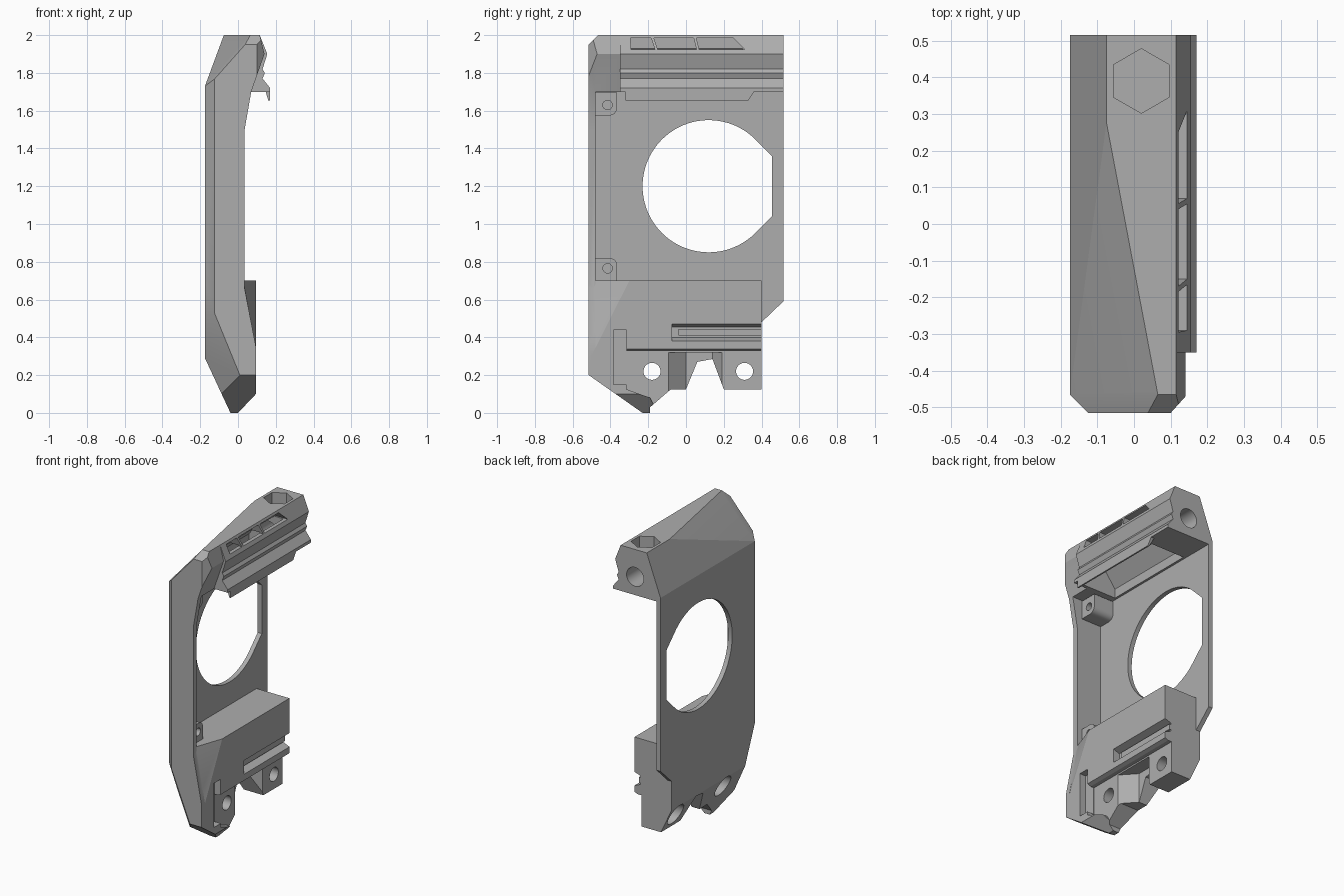
import bpy, bmesh, math
from mathutils import Vector

cube = bpy.data.objects.get("Cube")
if cube:
    bpy.data.objects.remove(cube, do_unlink=True)

grey = bpy.data.materials.new("mid_grey")
grey.use_nodes = True
COLOUR = (0.42, 0.42, 0.42, 1)
grey.diffuse_color = COLOUR
grey.node_tree.nodes["Principled BSDF"].inputs["Base Color"].default_value = COLOUR


def place(axis, a, b, d):
    """Profile point (a, b) at depth d along the given axis."""
    return {"x": (d, a, b), "y": (a, d, b), "z": (a, b, d)}[axis]


def prism(name, axis, points, lo, hi, planes=()):
    """Extrude a profile along an axis, then trim it by three-point planes."""
    bm = bmesh.new()
    face = bm.faces.new([bm.verts.new(place(axis, a, b, lo)) for a, b in points])
    ext = bmesh.ops.extrude_face_region(bm, geom=[face])["geom"]
    shift = Vector(place(axis, 0, 0, hi - lo))
    bmesh.ops.translate(bm, verts=[v for v in ext if isinstance(v, bmesh.types.BMVert)], vec=shift)
    centre = sum((v.co for v in bm.verts), Vector()) / len(bm.verts)
    for p in planes:
        p, q, r = map(Vector, p)
        n = (q - p).cross(r - p).normalized()
        if n.dot(centre - p) > 0:
            n = -n
        geom = bm.verts[:] + bm.edges[:] + bm.faces[:]
        bmesh.ops.bisect_plane(bm, geom=geom, dist=1e-5, plane_co=p, plane_no=n, clear_outer=True)
        bmesh.ops.holes_fill(bm, edges=[e for e in bm.edges if e.is_boundary], sides=0)
    bmesh.ops.recalc_face_normals(bm, faces=bm.faces[:])
    mesh = bpy.data.meshes.new(name)
    bm.to_mesh(mesh)
    bm.free()
    mesh.materials.append(grey)
    obj = bpy.data.objects.new(name, mesh)
    bpy.context.collection.objects.link(obj)
    return obj


def rect(a0, a1, b0, b1):
    return [(a0, b0), (a1, b0), (a1, b1), (a0, b1)]


def ring(a, b, r, n=48, start=0.0):
    return [(a + r * math.cos(start + math.tau * i / n),
             b + r * math.sin(start + math.tau * i / n)) for i in range(n)]


def combine(target, operation, tools):
    """Apply a boolean with each tool, then delete the tool."""
    for tool in tools:
        mod = target.modifiers.new(operation, "BOOLEAN")
        mod.operation, mod.solver, mod.object = operation, "EXACT", tool
        tool.hide_render = True
        bpy.ops.object.select_all(action="DESELECT")
        bpy.context.view_layer.objects.active = target
        target.select_set(True)
        bpy.ops.object.modifier_apply(modifier=mod.name)
        bpy.data.objects.remove(tool, do_unlink=True)


# Back plate and front wall
plate_outline = [(-.515, 0), (-.19, 0), (-.19, .03), (-.08, .125), (.4, .125), (.4, .48),
                 (.515, .59), (.515, 1.8), (-.515, 1.8)]
body = prism("bracket_body", "x", plate_outline, -.175, -.145)
wall_outline = [(-.175, 0), (0, 0), (.095, .1), (.095, .35), (.035, .66), (.035, 1.5),
                (.07, 1.7), (.14, 1.9), (.115, 2), (-.175, 2)]
wall = prism("front_wall", "y", wall_outline, -.515, -.48)

# Top block with ridged rail, hollow underside and three side windows
head = prism("head", "y", [(-.175, 1.7), (.07, 1.7), (.14, 1.9), (.115, 2), (-.175, 2)], -.5, -.34)
rail = prism("rail", "y", [(-.175, 1.7), (.17, 1.7), (.17, 1.72), (.13, 1.77), (.142, 1.8),
                           (.13, 1.82), (.155, 1.9), (.115, 2), (-.175, 2)], -.35, .515)
lip = prism("lip", "y", [(.145, 1.705), (.16, 1.655), (.17, 1.655), (.17, 1.71)], -.32, .36,
            [((.1, .33, 1.655), (.2, .33, 1.655), (.1, .36, 1.7))])
pocket = prism("pocket", "y", [(-.13, 1.6), (.11, 1.6), (.12, 1.93), (0, 1.93), (-.13, 1.76)], -.33, .3)
windows = [prism("window", "x", pts, .06, .25) for pts in (
    [(-.29, 1.925), (-.165, 1.925), (-.185, 1.985), (-.295, 1.985)],
    [(-.15, 1.925), (.055, 1.925), (.04, 1.985), (-.17, 1.985)],
    [(.07, 1.925), (.31, 1.925), (.25, 1.985), (.055, 1.985)])]
nut_pocket = prism("nut_pocket", "z", ring(.02, .39, .088, 6, math.pi / 2), 1.9, 2.1)
end_bore = prism("end_bore", "y", ring(.01, 1.82, .062), .28, .6)

# Lower block, tapered into the wall
block = prism("lower_block", "y", rect(-.175, .095, 0, .7), -.5, .4,
              [((.035, -.49, .66), (.09, -.49, .35), (.095, -.3, .7))])
ear_recess = prism("ear_recess", "x", [(-.315, .33), (-.315, .125), (-.19, .08), (-.1, -.1),
                                       (.5, -.1), (.5, .33)], .045, .25)
ledge_bevel = prism("ledge_bevel", "y", [(.045, .3), (.2, .3), (.2, .38), (.045, .32)], -.315, .5)
side_notch = prism("side_notch", "x", rect(-.385, -.315, .15, .44), .05, .25)
underside = prism("underside", "x", [(-.19, -.1), (-.19, .03), (-.08, .125), (0, .125), (.06, .27),
                                     (.14, .285), (.2, .125), (.6, .125), (.6, -.1)], -.3, .3)
ear_scoop = prism("ear_scoop", "z", [(.06, -.11), (-.04, 0), (-.04, .14), (.06, .2)], -.1, .32)
groove = prism("groove", "y", [(.05, .4), (.12, .37), (.12, .48), (.05, .455)], -.075, .5)
ear_holes = []
for y in (-.18, .31):
    ear_holes.append(prism("ear_hole", "x", ring(y, .22, .045), -.3, .3))
    ear_holes.append(prism("counterbore", "x", ring(y, .22, .07), -.3, -.035))

# Screw bosses, each with one rounded corner
bosses, boss_holes = [], []
for z, side in ((1.63, -1), (.765, 1)):
    corner = [(-.405 + .04 * math.sin(t), z + side * (.015 + .04 * math.cos(t)))
              for t in [math.pi / 2 * i / 8 for i in range(9)]]
    pts = [(-.49, z - side * .065), (-.49, z + side * .055)] + corner + [(-.365, z - side * .065)]
    bosses.append(prism("screw_boss", "x", pts, -.16, 0))
    boss_holes.append(prism("screw_hole", "x", ring(-.415, z, .025, 32), -.12, .1))

# Round opening, flattened on one side
reach = .455 - .12
top = .35 * math.sqrt(2) - reach
arc = [(.12 + .35 * math.cos(t), 1.2 + .35 * math.sin(t))
       for t in [math.pi / 4 + math.pi * 1.5 * i / 60 for i in range(61)]]
opening = prism("opening", "x", arc + [(.455, 1.2 - top), (.455, 1.2 + top)], -.3, .0)

# Outer envelope: a box trimmed by sloped faces and front corner bevels
facets = [
    ((-.175, 0, 1.73), (-.075, 0, 2), (-.075, 1, 2)),
    ((-.175, 0, .29), (-.04, 0, 0), (-.04, 1, 0)),
    ((.095, 0, .1), (0, 0, 0), (0, 1, 0)),
    ((0, -.515, .2), (0, -.23, 0), (1, -.23, 0)),
    ((-.075, -.06, 2), (.065, -.465, 2), (-.175, -.465, 1.73)),
    ((-.125, -.515, .53), (.01, -.515, .2), (-.175, -.365, .29)),
    ((-.175, -.465, 0), (-.125, -.515, 0), (-.125, -.515, 1)),
    ((0, -.465, 2), (0, -.515, 1.95), (1, -.515, 1.95)),
    ((.065, -.465, 2), (-.175, -.465, 1.73), (.03, -.515, 1.95)),
    ((.1, -.515, 0), (.145, -.465, 0), (.145, -.465, 1)),
]
envelope = prism("envelope", "y", rect(-.175, .2, 0, 2), -.515, .515, facets)

combine(body, "UNION", [wall, head, rail, lip, block] + bosses)
combine(body, "DIFFERENCE", [pocket, *windows, nut_pocket, end_bore, ear_recess, ledge_bevel,
                             side_notch, underside, ear_scoop, groove, *ear_holes, *boss_holes, opening])
combine(body, "INTERSECT", [envelope])

# Raised strip inside the groove
strip = prism("groove_strip", "y", rect(.045, .062, .41, .445), -.04, .4)

for obj in (body, strip):
    bpy.ops.object.select_all(action="DESELECT")
    bpy.context.view_layer.objects.active = obj
    obj.select_set(True)
    bpy.ops.object.shade_smooth_by_angle(angle=math.radians(20))
